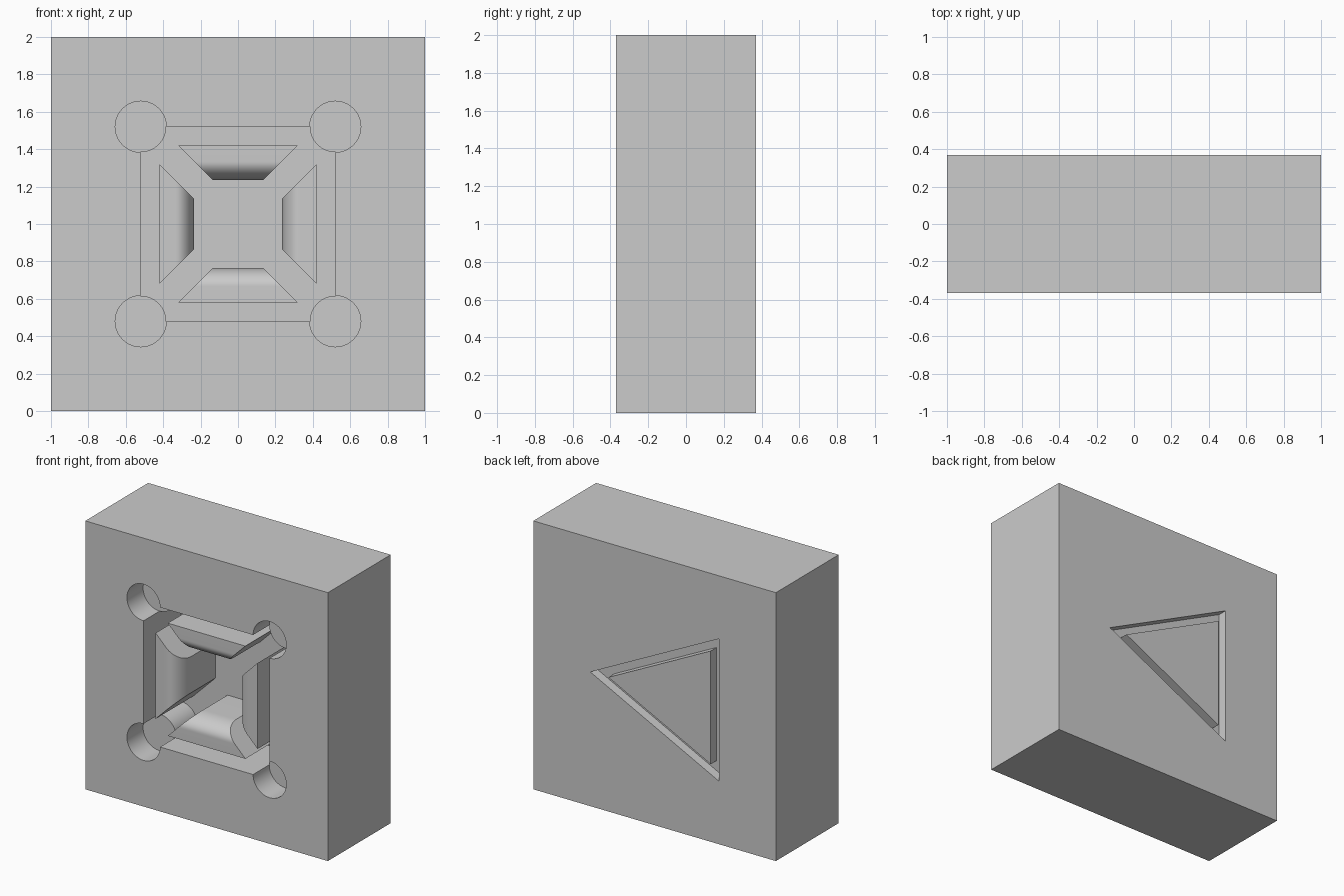
import bpy
import bmesh
from math import sin, cos, pi, radians
from mathutils import Matrix

if "Cube" in bpy.data.objects:
    bpy.data.objects.remove(bpy.data.objects["Cube"], do_unlink=True)

HALF_DEPTH = 0.37      # block half thickness
MID = 1.0              # height of the block centre
POCKET = 0.52          # pocket half width
FLOOR = 0.44           # pocket depth
HOLE_R, HOLE_D = 0.136, 0.19
GROOVE, GROOVE_D = 0.067, 0.07
EMBED = 0.03           # how far inserts sink into the block

grey = bpy.data.materials.new("plain_grey")
grey.use_nodes = True
colour = (0.6, 0.6, 0.6, 1)
grey.diffuse_color = colour
grey.node_tree.nodes["Principled BSDF"].inputs["Base Color"].default_value = colour


def finish(name, bm):
    bmesh.ops.recalc_face_normals(bm, faces=bm.faces)
    mesh = bpy.data.meshes.new(name)
    bm.to_mesh(mesh)
    bm.free()
    mesh.materials.append(grey)
    obj = bpy.data.objects.new(name, mesh)
    bpy.context.collection.objects.link(obj)
    return obj


def prism(name, outline, y0, y1):
    """Extrude an (x, z) outline, given about the block centre, along y."""
    bm = bmesh.new()
    face = bm.faces.new([bm.verts.new((x, y0, z + MID)) for x, z in outline])
    new = bmesh.ops.extrude_face_region(bm, geom=[face])["geom"]
    moved = [v for v in new if isinstance(v, bmesh.types.BMVert)]
    bmesh.ops.translate(bm, verts=moved, vec=(0, y1 - y0, 0))
    return finish(name, bm)


def rectangle(w, h):
    return [(-w, -h), (w, -h), (w, h), (-w, h)]


def circle(cx, cz, r, n=64):
    return [(cx + r * cos(2 * pi * i / n), cz + r * sin(2 * pi * i / n)) for i in range(n)]


def triangle(inset):
    """Sideways triangle with all its sides moved in by the inset."""
    base, tip = -0.53 + inset, 0.53 - inset * 5 ** 0.5
    half = (tip - base) / 2
    return [(tip, 0), (base, half), (base, -half)]


def combine(target, other, operation):
    other.hide_render = True
    mod = target.modifiers.new(operation.lower(), 'BOOLEAN')
    mod.operation, mod.solver, mod.object = operation, 'EXACT', other
    bpy.context.view_layer.objects.active = target
    bpy.ops.object.modifier_apply(modifier=mod.name)
    bpy.data.objects.remove(other, do_unlink=True)


def smooth(obj):
    bpy.ops.object.select_all(action='DESELECT')
    obj.select_set(True)
    bpy.context.view_layer.objects.active = obj
    bpy.ops.object.shade_smooth_by_angle(angle=radians(30))


# Block with a square front pocket
front, back = -HALF_DEPTH, HALF_DEPTH
block = prism("block", rectangle(1, 1), front, back)
combine(block, prism("pocket_cutter", rectangle(POCKET, POCKET), front - 0.1, front + FLOOR), 'DIFFERENCE')

# Round posts in the pocket corners, each under a round hole
for sx in (-1, 1):
    for sz in (-1, 1):
        cx, cz = sx * POCKET, sz * POCKET
        post = prism("post", circle(cx, cz, HOLE_R), front + 0.1, front + FLOOR + EMBED)
        combine(block, post, 'UNION')
        hole = prism("hole_cutter", circle(cx, cz, HOLE_R + 0.0005), front - 0.1, front + HOLE_D)
        combine(block, hole, 'DIFFERENCE')

# Triangular recess at the back, with a flush insert that leaves a groove
combine(block, prism("recess_cutter", triangle(0), back - GROOVE_D, back + 0.1), 'DIFFERENCE')
smooth(block)
prism("triangle_insert", triangle(GROOVE), back - GROOVE_D - EMBED, back)


# Four jaws in the pocket: mitred bars with a rounded inner edge
def jaw(name, angle):
    outer, width, flat, drop = 0.42, 0.185, 0.085, 0.155
    bottom = FLOOR + EMBED
    profile = [(0, bottom), (0, 0)]
    steps = 14
    for i in range(steps + 1):
        a = i / steps * pi / 2
        profile.append((flat + (width - flat) * sin(a), drop * (1 - cos(a))))
    profile.append((width, bottom))
    bm = bmesh.new()
    sides = []
    for s in (-1, 1):
        ring = [bm.verts.new((s * (0.32 - t), front + d, outer - t)) for t, d in profile]
        bm.faces.new(ring)
        sides.append(ring)
    a, b = sides
    for i in range(len(a)):
        j = (i + 1) % len(a)
        bm.faces.new((a[i], a[j], b[j], b[i]))
    turn = Matrix.Translation((0, 0, MID)) @ Matrix.Rotation(angle, 4, 'Y')
    bmesh.ops.transform(bm, matrix=turn, verts=bm.verts)
    smooth(finish(name, bm))


for i, side in enumerate(("top", "left", "bottom", "right")):
    jaw(side + "_jaw", i * pi / 2)
